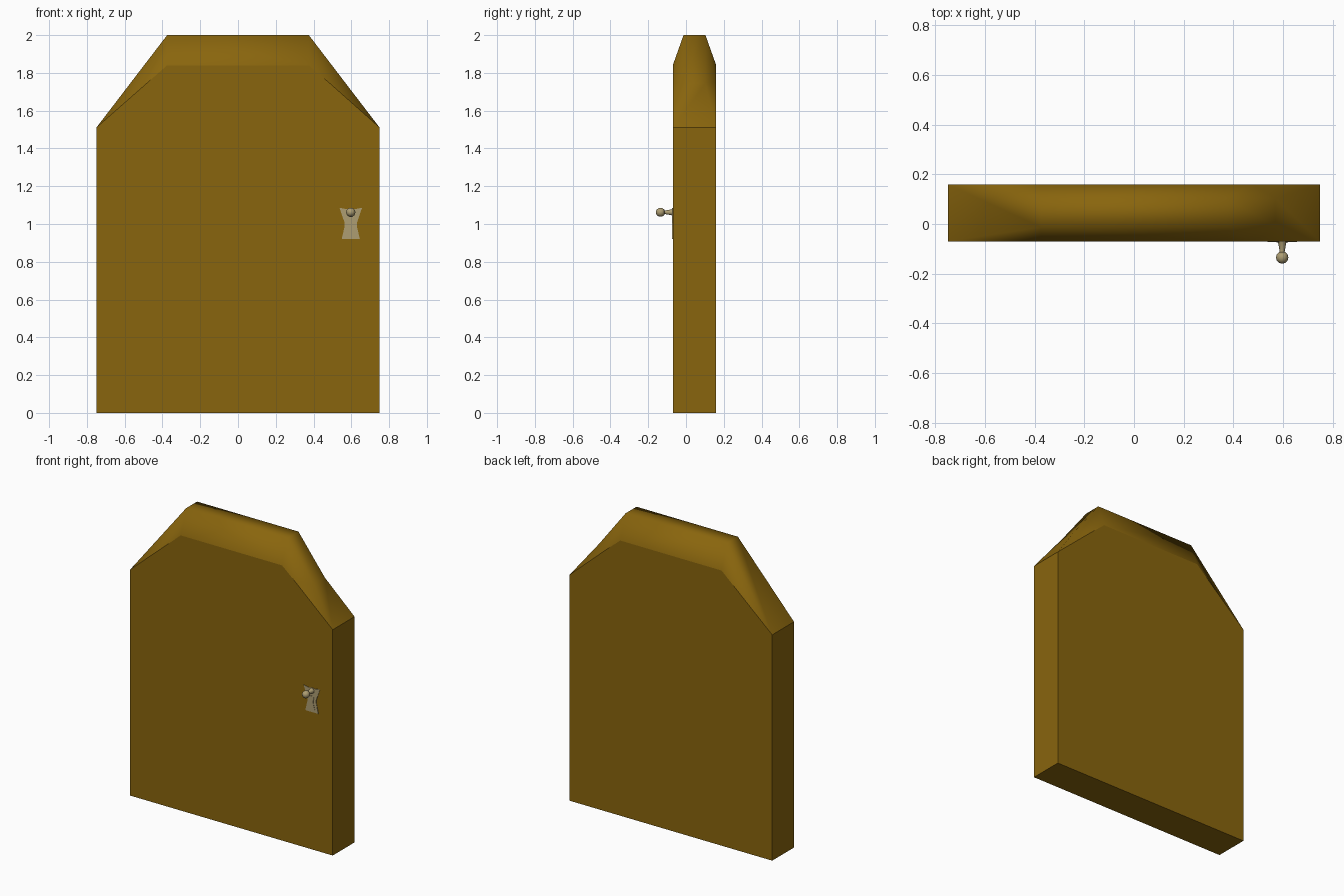
import bpy, bmesh, math

if "Cube" in bpy.data.objects:
    bpy.data.objects.remove(bpy.data.objects["Cube"])

FRONT, BACK = -0.07, 0.16
KX, KZ = 0.597, 1.062


def material(name, rgb):
    m = bpy.data.materials.new(name)
    m.diffuse_color = (*rgb, 1)
    m.use_nodes = True
    m.node_tree.nodes["Principled BSDF"].inputs["Base Color"].default_value = m.diffuse_color
    return m


def finish(bm, name, mat):
    bmesh.ops.recalc_face_normals(bm, faces=bm.faces)
    me = bpy.data.meshes.new(name)
    bm.to_mesh(me)
    bm.free()
    me.materials.append(mat)
    ob = bpy.data.objects.new(name, me)
    bpy.context.collection.objects.link(ob)
    return ob


wood = material("wood", (0.25, 0.13, 0.004))
brass = material("pale_brass", (0.42, 0.34, 0.17))

# Door slab: both faces share one outline, the clipped head tapers inward
outline = [(-0.75, 0), (0.75, 0), (0.75, 1.51), (0.48, 1.75),
           (0.375, 1.84), (-0.375, 1.84), (-0.75, 1.51)]
crown = [(0.57, 1.745, 0.058), (0.375, 2.0, 0.058), (-0.375, 2.0, 0.058)]
mid = (FRONT + BACK) / 2
bm = bmesh.new()
sides, ridges = [], []
for y, s in ((FRONT, -1), (BACK, 1)):
    f = [bm.verts.new((x, y, z)) for x, z in outline]
    r = [bm.verts.new((x, mid + s * h, z)) for x, z, h in crown]
    bm.faces.new(f)
    for q in ((f[2], f[3], r[0]), (f[3], f[4], r[1], r[0]),
              (f[4], f[5], r[2], r[1]), (f[5], f[6], r[2])):
        bm.faces.new(q).smooth = True
    sides.append(f)
    ridges.append(r)
# Edges of the slab joining front to back
rims = [[s[6], s[0], s[1], s[2], *r, s[6]] for s, r in zip(sides, ridges)]
for i in range(7):
    face = bm.faces.new((rims[0][i], rims[0][i + 1], rims[1][i + 1], rims[1][i]))
    face.smooth = i > 2
finish(bm, "door_slab", wood)


def flat_plate(name, half, back, front):
    """Extrude a left-right symmetric outline (half width, z) along y."""
    pts = [(KX + w, z) for w, z in half] + [(KX - w, z) for w, z in reversed(half) if w > 0]
    bm = bmesh.new()
    face = bm.faces.new([bm.verts.new((x, back, z)) for x, z in pts])
    ext = bmesh.ops.extrude_face_region(bm, geom=[face])["geom"]
    for v in ext:
        if isinstance(v, bmesh.types.BMVert):
            v.co.y = front
    return finish(bm, name, brass)


# Hourglass lock plate with its keyhole
flat_plate("lock_plate", [(0.048, 0.92), (0.033, 0.985), (0.032, 1.005),
                          (0.06, 1.086), (0.02, 1.078), (0, 1.082)], FRONT + 0.002, FRONT - 0.003)
arc = [(0.017 * math.cos(a), 1.012 + 0.017 * math.sin(a))
       for a in (math.radians(-50 + 28 * i) for i in range(6))]
flat_plate("keyhole", [(0.023, 0.94), (0.011, 0.985)] + arc + [(0, 1.029)],
           FRONT - 0.002, FRONT - 0.005)

# Knob: flared stem and ball, turned about y
profile = [(0.019, FRONT), (0.016, FRONT - 0.008), (0.011, FRONT - 0.035), (0.009, FRONT - 0.05)]
profile += [(0.025 * math.sin(a), -0.135 - 0.025 * math.cos(a))
            for a in (math.radians(150 - 30 * i) for i in range(6))]
N = 10
bm = bmesh.new()
rings = []
for r, y in profile:
    if r < 1e-5:
        rings.append([bm.verts.new((KX, y, KZ))] * N)
    else:
        rings.append([bm.verts.new((KX + r * math.cos(2 * math.pi * i / N), y,
                                    KZ + r * math.sin(2 * math.pi * i / N))) for i in range(N)])
for a, b in zip(rings, rings[1:]):
    for i in range(N):
        j = (i + 1) % N
        quad = list(dict.fromkeys((a[i], a[j], b[j], b[i])))
        bm.faces.new(quad).smooth = True
finish(bm, "knob", brass)
